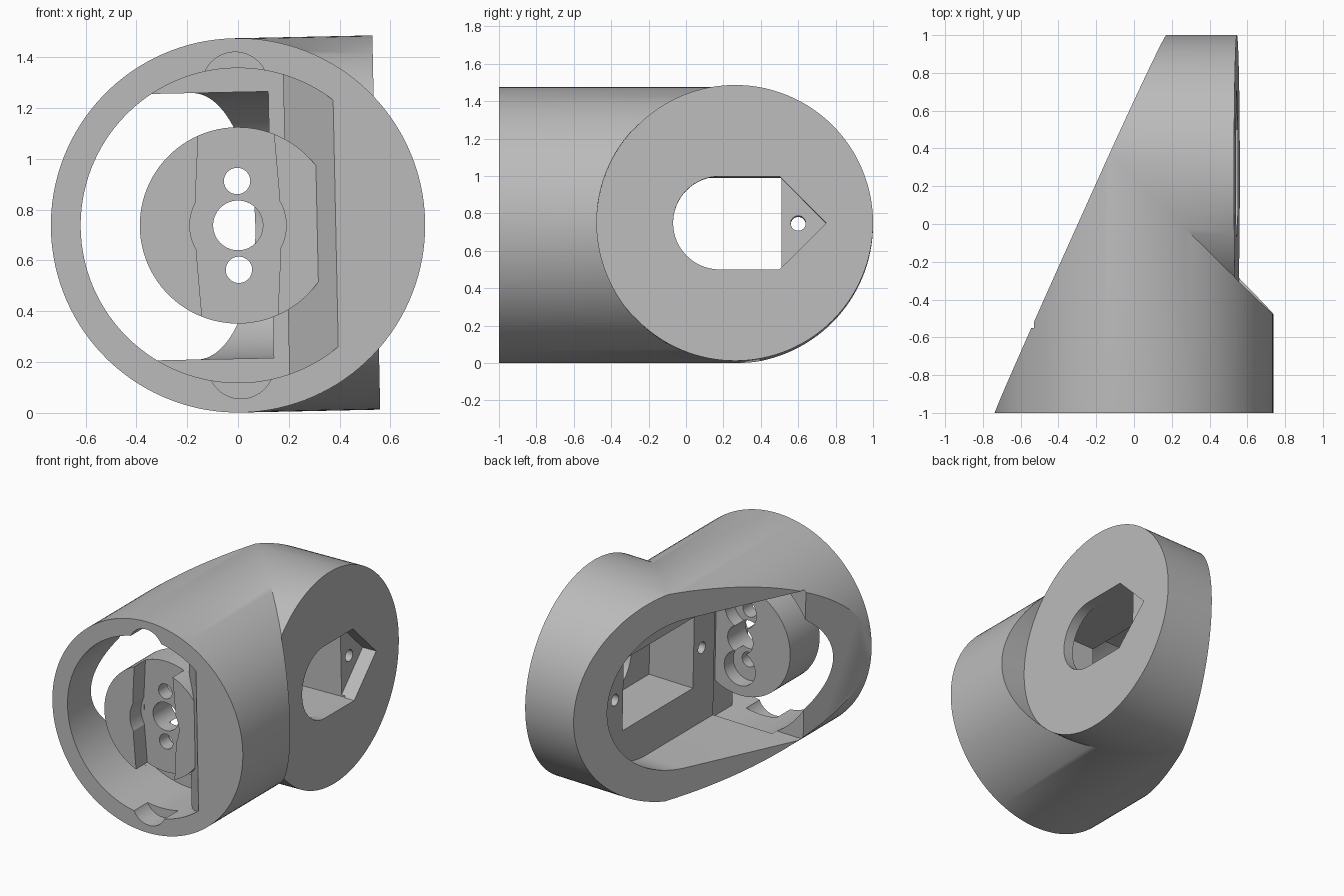
import bpy, bmesh, math
from mathutils import Matrix

if "Cube" in bpy.data.objects:
    bpy.data.objects.remove(bpy.data.objects["Cube"])

R = 0.7375          # tube radius
BEND = 0.2625       # y position of the side tube axis
SEG = 128

grey = bpy.data.materials.new("plain grey")
grey.use_nodes = True
grey.diffuse_color = (0.5, 0.5, 0.5, 1)
grey.node_tree.nodes["Principled BSDF"].inputs["Base Color"].default_value = (0.5, 0.5, 0.5, 1)


def arc(u, v, r, start=0, end=360, n=64):
    full = end - start == 360
    steps = n if full else n + 1
    angles = [math.radians(start + (end - start) * i / n) for i in range(steps)]
    return [(u + r * math.cos(a), v + r * math.sin(a)) for a in angles]


def loft(name, rings):
    """Closed solid skinned through rings of equal point count."""
    bm = bmesh.new()
    rows = [[bm.verts.new(p) for p in ring] for ring in rings]
    n = len(rows[0])
    for a, b in zip(rows, rows[1:]):
        for i in range(n):
            j = (i + 1) % n
            bm.faces.new((a[i], a[j], b[j], b[i]))
    bm.faces.new(rows[0])
    bm.faces.new(rows[-1])
    bmesh.ops.recalc_face_normals(bm, faces=bm.faces)
    mesh = bpy.data.meshes.new(name)
    bm.to_mesh(mesh)
    bm.free()
    mesh.materials.append(grey)
    obj = bpy.data.objects.new(name, mesh)
    bpy.context.collection.objects.link(obj)
    return obj


def prism(points, axis, lo, hi, name="cutter"):
    place = {"x": lambda u, v, d: (d, u, v),
             "y": lambda u, v, d: (u, d, v),
             "z": lambda u, v, d: (u, v, d)}[axis]
    return loft(name, [[place(u, v, d) for u, v in points] for d in (lo, hi)])


def combine(target, tool, operation="DIFFERENCE"):
    mod = target.modifiers.new("boolean", "BOOLEAN")
    mod.operation, mod.solver, mod.object = operation, "EXACT", tool
    bpy.context.view_layer.objects.active = target
    bpy.ops.object.modifier_apply(modifier=mod.name)
    bpy.data.objects.remove(tool)


# Outer elbow: front tube mitred into the side tube
circle = arc(0, 0, R, n=SEG)
body = loft("elbow_housing", [
    [(u, -1, v) for u, v in circle],
    [(u, BEND - u, v) for u, v in circle],
    [(0.8, BEND - u, v) for u, v in circle]])

# Flat end of the side tube, leaving the front tube's lip
combine(body, prism(arc(BEND, 0, R + 0.002, n=SEG), "x", 0.545, 1.2))

# Slanted open side
combine(body, prism([(-0.828, -1.2), (0.261, 1.2), (-2, 1.2), (-2, -1.2)], "z", -1, 1))

# Front bore with a flat and a bevelled side
bore = prism(arc(0, 0, 0.62, n=SEG), "y", -1.1, -0.5)
combine(bore, prism([(-1, -1.3), (0.385, -1.3), (0.385, -1), (0.19, -0.8),
                     (0.19, -0.4), (-1, -0.4)], "z", -1, 1), "INTERSECT")
combine(body, bore)

# Motor chamber with rounded rear end
chamber = arc(0.25, 0, 0.525, -90, 90) + [(-0.55, 0.525), (-0.55, -0.525)]
combine(body, prism(chamber, "x", -1.5, 0.13))

# Motor opening, pointed outer window and screw holes
combine(body, prism([(-0.27, -0.25), (0.51, -0.25), (0.51, 0.25), (-0.27, 0.25)],
                    "x", 0.05, 0.47))
window = arc(0.18, 0, 0.249, 90, 270, 32) + [(0.5, -0.249), (0.75, 0), (0.5, 0.249)]
combine(body, prism(window, "x", 0.44, 0.7))
for y, depth in ((0.6, 0.6), (-0.36, 0.35)):
    combine(body, prism(arc(y, 0, 0.04, n=32), "x", 0.05, depth))

# Screwdriver notches at the top and bottom of the bore
for side in (1, -1):
    combine(body, prism(arc(0, side * 0.553, 0.13), "y", -1.1, -0.85))

# Hub joined to the solid side of the bore
combine(body, prism(arc(0, 0, 0.387, n=96), "y", -0.925, -0.6), "UNION")

# Horn-shaped slot, centre hole, screw holes and rear counterbores
right_side = [(0.145, -0.42), (0.165, -0.12), (0.165, 0.12), (0.145, 0.42)]
slot = right_side + [(-u, v) for u, v in reversed(right_side)]
combine(body, prism(slot, "y", -1.2, -0.8))
combine(body, prism(arc(0, 0, 0.19), "y", -1.2, -0.801))
combine(body, prism(arc(0, 0, 0.098), "y", -1.2, -0.5))
for side in (1, -1):
    combine(body, prism(arc(0, side * 0.175, 0.052, n=32), "y", -1.2, -0.5))
    combine(body, prism(arc(0, side * 0.2, 0.12, n=48), "y", -0.7, -0.5))

# Slight roll about the front axis, then stand on the ground
body.data.transform(Matrix.Translation((0, 0, R)) @ Matrix.Rotation(math.radians(-1.2), 4, "Y"))
bpy.ops.object.select_all(action="DESELECT")
body.select_set(True)
bpy.context.view_layer.objects.active = body
bpy.ops.object.shade_smooth_by_angle(angle=math.radians(30))
